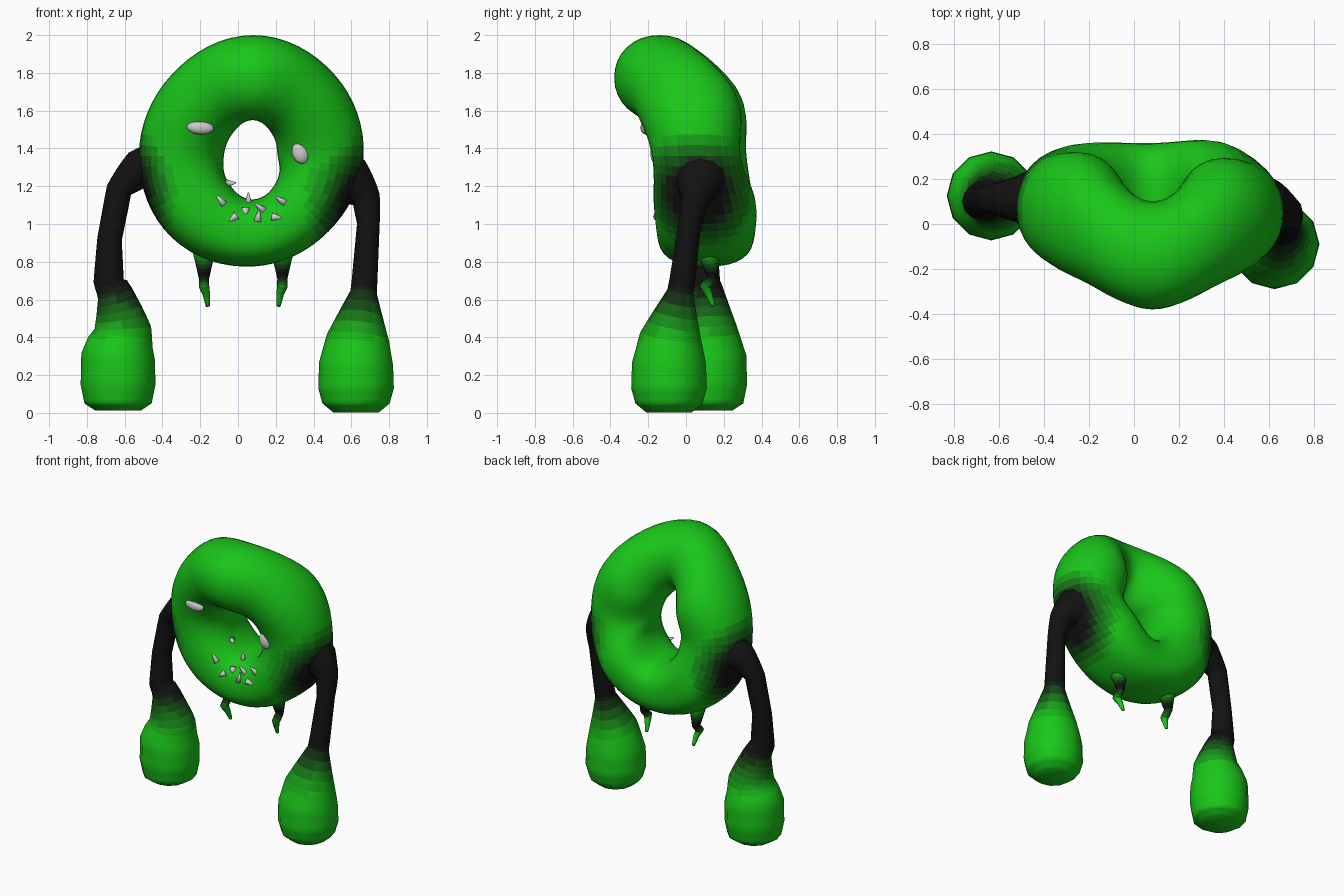
import bpy, bmesh, math
from mathutils import Vector
from mathutils.bvhtree import BVHTree

if "Cube" in bpy.data.objects:
    bpy.data.objects.remove(bpy.data.objects["Cube"])

# graded shades from black to green
SHADES = []
for i in range(10):
    t = i / 9
    m = bpy.data.materials.new(f"shade_{i}")
    m.diffuse_color = (0.006 + 0.004 * t, 0.006 + 0.56 * t * t, 0.006 + 0.004 * t, 1)
    m.use_nodes = True
    m.node_tree.nodes["Principled BSDF"].inputs["Base Color"].default_value = m.diffuse_color
    SHADES.append(m)


def finish(name, bm, shade=None):
    bmesh.ops.recalc_face_normals(bm, faces=bm.faces)
    for f in bm.faces:
        f.smooth = True
        if shade:
            f.material_index = round(9 * min(1, max(0, shade(f.calc_center_median()))))
    me = bpy.data.meshes.new(name)
    bm.to_mesh(me)
    bm.free()
    if shade:
        for m in SHADES:
            me.materials.append(m)
    ob = bpy.data.objects.new(name, me)
    bpy.context.collection.objects.link(ob)
    return ob


def bridge(bm, a, b):
    n = len(a)
    for j in range(n):
        bm.faces.new((a[j], a[(j + 1) % n], b[(j + 1) % n], b[j]))


def catmull(keys, u):
    i, t = int(u), u % 1
    p = [keys[(i + k) % len(keys)] for k in (-1, 0, 1, 2)]
    return [0.5 * (2 * b + (c - a) * t + (2 * a - 5 * b + 4 * c - d) * t * t
                   + (3 * b - a - 3 * c + d) * t ** 3) for a, b, c, d in zip(*p)]


def spow(v, e):
    return math.copysign(abs(v) ** e, v)


# body: bent ring, keys every 45 degrees = inner radius, outer radius, front y, back y
KEYS = [(.13, .585, -.18, .29), (.15, .61, -.27, .28), (.19, .64, -.38, .10), (.16, .61, -.26, .30),
        (.155, .605, -.17, .32), (.19, .61, -.16, .36), (.23, .585, -.15, .36), (.18, .565, -.17, .37)]
SHOULDERS = (Vector((-.54, .12, 1.2)), Vector((.62, .06, 1.14)))


def body_shade(p):
    d = min((p - s).length for s in SHOULDERS)
    return (d - .14) / .22


bm = bmesh.new()
rings = []
N, M = 64, 32
for i in range(N):
    a = 2 * math.pi * i / N
    rin, rout, yf, yb = catmull(KEYS, 8 * i / N)
    e = 0.95 - 0.17 * max(0, -math.sin(a))
    ring = []
    for j in range(M):
        b = 2 * math.pi * j / M
        r = (rin + rout) / 2 + (rout - rin) / 2 * spow(math.cos(b), e)
        y = (yf + yb) / 2 + (yb - yf) / 2 * spow(math.sin(b), e)
        ring.append(bm.verts.new((.08 + r * math.cos(a), y, 1.36 + r * math.sin(a))))
    rings.append(ring)
for i in range(N):
    bridge(bm, rings[i], rings[(i + 1) % N])
tree = BVHTree.FromBMesh(bm)
finish("ring_body", bm, body_shade)


def tube(name, pts, shade, sides=12):
    """Sweep circles along (x, y, z, radius) points; subdivide spans for the colour fade."""
    path = []
    for p, q in zip(pts, pts[1:]):
        path += [[a + (b - a) * k / 4 for a, b in zip(p, q)] for k in range(4)]
    path.append(pts[-1])
    pos = [Vector(p[:3]) for p in path]
    bm = bmesh.new()
    rings = []
    for i, p in enumerate(path):
        t = (pos[min(i + 2, len(pos) - 1)] - pos[max(i - 2, 0)]).normalized()
        u = Vector((0, 1, 0)).cross(t).normalized()
        v = t.cross(u)
        rings.append([bm.verts.new(pos[i] + p[3] * (u * math.cos(2 * math.pi * k / sides)
                                                    + v * math.sin(2 * math.pi * k / sides)))
                      for k in range(sides)])
    for a, b in zip(rings, rings[1:]):
        bridge(bm, a, b)
    bm.faces.new(rings[0])
    bm.faces.new(rings[-1])
    ob = finish(name, bm, shade)
    return ob


# arms ending in heavy rounded fists
def arm_shade(p):
    return (.68 - p.z) / .3


tube("left_arm", [(-.42, .11, 1.30, .15), (-.53, .11, 1.29, .10), (-.63, .11, 1.18, .068),
                  (-.68, .10, .92, .065), (-.685, .10, .70, .08), (-.65, .11, .63, .095),
                  (-.61, .12, .45, .15), (-.635, .125, .30, .195), (-.635, .125, .15, .198),
                  (-.635, .125, .05, .178), (-.635, .125, .012, .12)], arm_shade)
tube("right_arm", [(.48, .08, 1.26, .2), (.60, .07, 1.22, .135), (.68, .05, 1.13, .075),
                   (.69, .02, 1.0, .06), (.67, -.02, .70, .068), (.665, -.03, .64, .07),
                   (.635, -.08, .40, .165), (.625, -.09, .26, .196), (.625, -.09, .13, .2),
                   (.625, -.09, .05, .178), (.625, -.09, .002, .12)], arm_shade)

# tiny dangling legs with hooked feet
for name, x, s in (("left_leg", -.18, 1), ("right_leg", .235, -1)):
    tube(name, [(x, .12, .87, .065), (x, .13, .79, .045), (x, .14, .71, .027), (x, .10, .67, .028),
                (x + .012 * s, .12, .63, .02), (x + .02 * s, .145, .565, .011)],
         lambda p: max((.72 - p.z) / .08, (p.z - .74) / .1), 8)


def on_front(x, z):
    hit, nor, _, _ = tree.ray_cast(Vector((x, -2, z)), Vector((0, 1, 0)))
    if hit is None:
        return Vector((x, 0, z)), Vector((0, -1, 0))
    return hit, (nor if nor.y < 0 else -nor)


# eyes: flattened ovals lying on the front
for name, x, z, size, tilt in (("left_eye", -.2, 1.51, (.072, .03, .036), -.08),
                               ("right_eye", .33, 1.375, (.043, .03, .058), .35)):
    p, n = on_front(x, z)
    bm = bmesh.new()
    bmesh.ops.create_uvsphere(bm, u_segments=16, v_segments=10, radius=1)
    ob = finish(name, bm)
    ob.scale = size
    ob.rotation_euler = (0, -tilt, 0)
    ob.location = p

# scattered teeth below the hole: x, z, pointing direction in the front plane
TEETH = [(-.045, 1.215, 1, .1), (-.085, 1.115, -.4, .5), (-.02, 1.035, -.5, -.4), (.04, 1.07, 0, -.6),
         (.055, 1.12, 0, .6), (.105, 1.03, .1, .6), (.125, 1.08, -.5, .4), (.195, 1.037, .8, -.1),
         (.235, 1.12, -.6, .4)]
for i, (x, z, dx, dz) in enumerate(TEETH):
    p, n = on_front(x, z)
    d = (n + Vector((dx, 0, dz))).normalized()
    bm = bmesh.new()
    bmesh.ops.create_cone(bm, cap_ends=True, segments=8, radius1=.022, radius2=.003, depth=.065)
    ob = finish(f"tooth_{i}", bm)
    ob.rotation_euler = d.to_track_quat('Z', 'Y').to_euler()
    ob.location = p + d * .015
